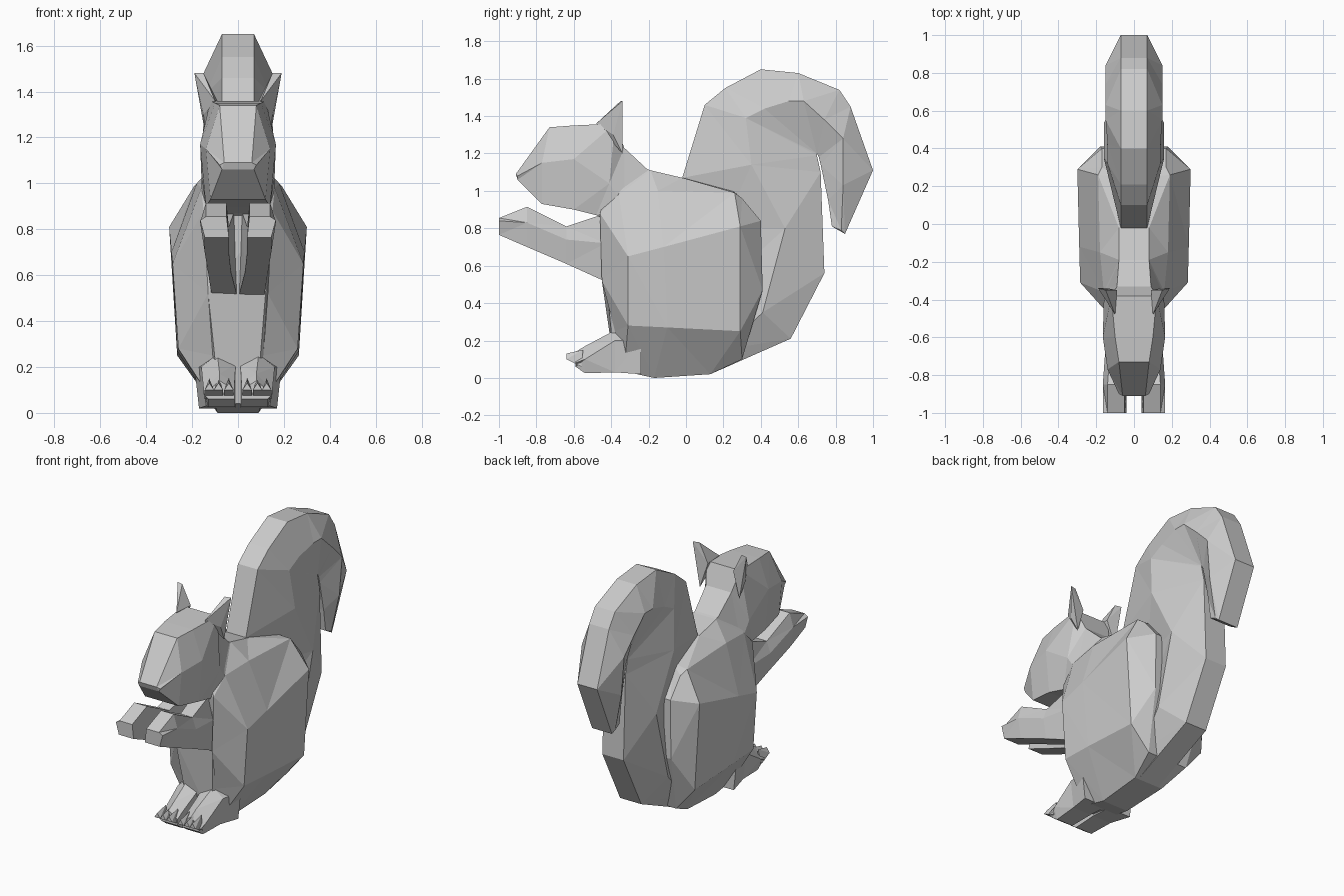
import bpy, bmesh


def finish(name, bm, mirror=False):
    bmesh.ops.recalc_face_normals(bm, faces=bm.faces[:])
    mesh = bpy.data.meshes.new(name)
    bm.to_mesh(mesh)
    bm.free()
    ob = bpy.data.objects.new(name, mesh)
    bpy.context.collection.objects.link(ob)
    if mirror:
        ob.modifiers.new("mirror", "MIRROR").use_mirror_merge = False
    return ob


def loft(name, rings, mirror=False):
    """Skin closed rings of (x, y, z) points and cap both ends."""
    bm = bmesh.new()
    vs = [[bm.verts.new(p) for p in r] for r in rings]
    n = len(vs[0])
    for a, b in zip(vs, vs[1:]):
        for i in range(n):
            j = (i + 1) % n
            bm.faces.new((a[i], a[j], b[j], b[i]))
    bm.faces.new(vs[0])
    bm.faces.new(vs[-1][::-1])
    bmesh.ops.triangulate(bm, faces=bm.faces[:])
    return finish(name, bm, mirror)


def both_sides(half):
    """Complete a half section with its reflection in x."""
    return half + [(-x, y, z) for x, y, z in reversed(half)]


def hull(name, points, mirror=True):
    bm = bmesh.new()
    for p in points:
        bm.verts.new(p)
    bmesh.ops.convex_hull(bm, input=bm.verts[:])
    return finish(name, bm, mirror)


# Body with haunches: half sections from chest to back, each top to bottom
body = [
    [(.07, -.42, 1.0), (.15, -.46, .88), (.13, -.45, .52), (.11, -.38, .25), (.08, -.38, .04)],
    [(.07, -.31, 1.15), (.16, -.36, .98), (.285, -.31, .65), (.26, -.31, .28), (.10, -.33, .035)],
    [(.08, -.19, 1.11), (.18, -.15, 1.0), (.29, -.12, .70), (.265, -.1, .27), (.09, -.17, 0)],
    [(.08, -.02, 1.07), (.19, .26, .99), (.30, .29, .81), (.265, .29, .25), (.10, .13, .02)],
    [(.08, .25, 1.0), (.17, .30, .96), (.17, .40, .84), (.18, .41, .47), (.14, .30, .10)],
]
loft("body", [both_sides(s) for s in body])

# Tail: rim (y, z), side ridge (half width, y, z), back edge (y, z)
tail = [
    (.10, .30, .12, .20, .15, .13, .02),
    (.20, .50, .16, .41, .35, .56, .21),
    (.20, .80, .16, .53, .80, .74, .56),
    (-.02, 1.07, .16, .35, 1.14, .72, 1.10),
    (.10, 1.46, .14, .32, 1.39, .70, 1.19),
    (.21, 1.55, .14, .42, 1.44, .70, 1.20),
    (.40, 1.65, .15, .55, 1.48, .70, 1.20),
    (.60, 1.63, .15, .63, 1.48, .70, 1.20),
    (.82, 1.54, .15, .74, 1.38, .71, 1.18),
    (.88, 1.45, .15, .84, 1.28, .72, 1.14),
    (1.0, 1.11, .13, .84, 1.03, .76, .95),
    (.85, .77, .08, .83, .79, .78, .81),
]
loft("tail", [both_sides([(.07, a, b), (w, c, d), (.075, e, f)])
              for a, b, w, c, d, e, f in tail])

# Head and neck: half sections from nose to nape
head = [
    [(.06, -.91, 1.09), (.08, -.90, 1.08), (.07, -.90, 1.06)],
    [(.08, -.73, 1.34), (.14, -.77, 1.15), (.12, -.77, .93)],
    [(.10, -.60, 1.35), (.165, -.60, 1.17), (.14, -.60, .90)],
    [(.12, -.38, 1.36), (.16, -.41, 1.04), (.13, -.48, .87)],
    [(.09, -.33, 1.23), (.16, -.33, .92), (.10, -.33, .80)],
    [(.08, -.19, 1.10), (.12, -.20, 1.0), (.08, -.20, .80)],
]
loft("head", [both_sides(s) for s in head])

# Ears
hull("ears", [(.19, -.34, 1.48), (.15, -.35, 1.48), (.10, -.48, 1.36),
              (.09, -.35, 1.36), (.15, -.39, 1.30), (.14, -.34, 1.20)])

# Arms: y, inner x, outer x, bottom z, side z, top z
arm = [(-1.0, .04, .165, .765, .84, .855), (-.85, .04, .165, .70, .83, .915),
       (-.64, .03, .15, .61, .74, .81), (-.43, .005, .135, .515, .72, .88)]
loft("arms", [[(a, y, b), (o - .02, y, b), (o, y, s), (o - .025, y, t), (a + .01, y, t)]
              for y, a, o, b, s, t in arm], mirror=True)

# Feet: same layout, with a pitched top
foot = [(-.59, .015, .15, .06, .08, .14), (-.54, .015, .15, .025, .10, .17),
        (-.38, .01, .16, .03, .20, .255), (-.24, .01, .19, .02, .20, .25)]
loft("feet", [[(a, y, b), (o - .02, y, b), (o, y, s), (o - .07, y, t), (a, y, t - .04)]
              for y, a, o, b, s, t in foot], mirror=True)

# Toes: small wedges along the front of each foot
for i, x in enumerate((.04, .085, .125)):
    hull(f"toes_{i + 1}", [(x - .02, -.64, .10), (x + .02, -.64, .10), (x, -.64, .13),
                           (x - .02, -.56, .06), (x + .02, -.56, .06), (x, -.55, .15)])
